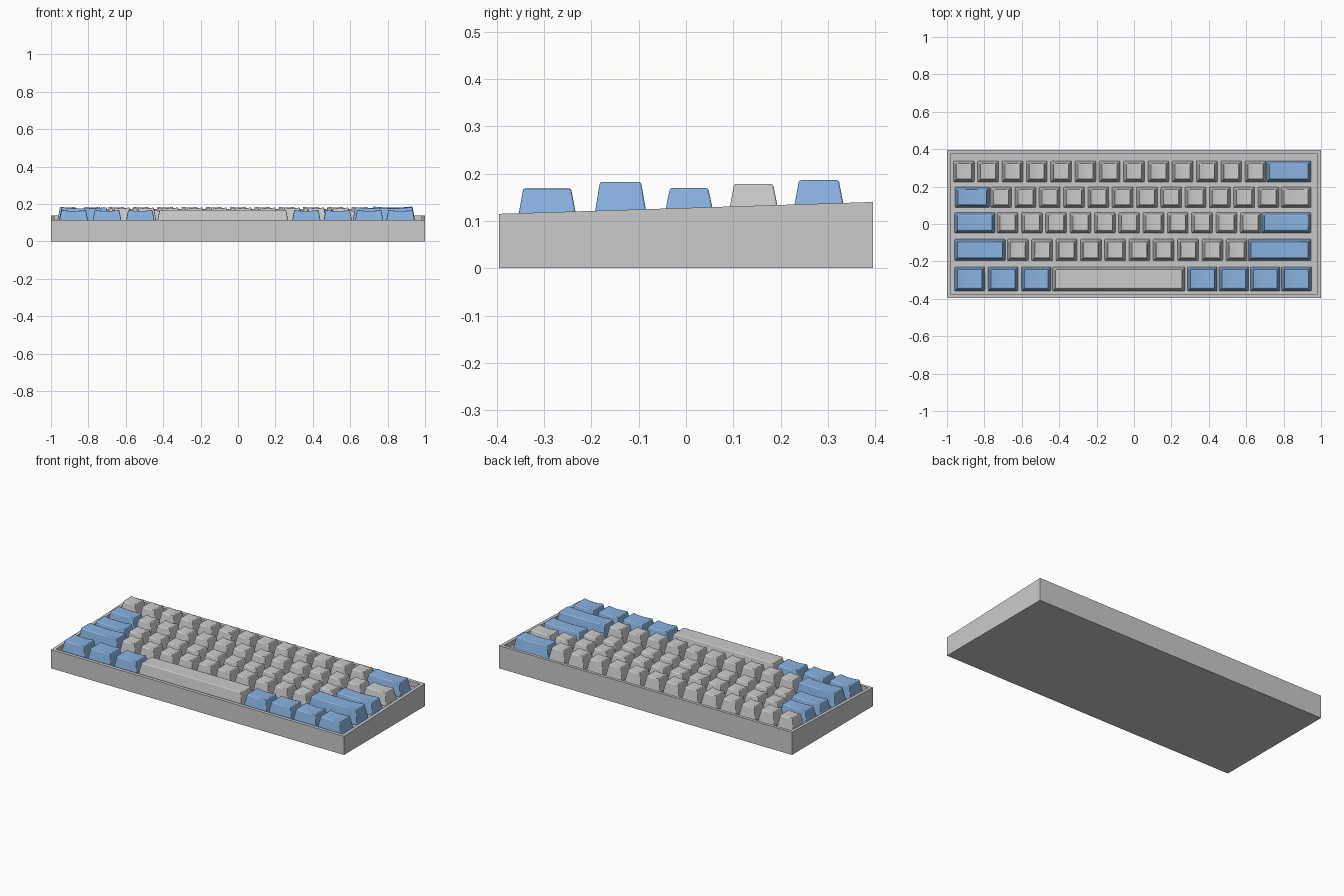
import bpy, bmesh

if "Cube" in bpy.data.objects:
    bpy.data.objects.remove(bpy.data.objects["Cube"])

HALF_X, HALF_Y, RIM, DEPTH = 1.0, 0.395, 0.02, 0.03

blue = bpy.data.materials.new("blue_keycap")
blue.diffuse_color = (0.25, 0.45, 0.75, 1)
blue.use_nodes = True
blue.node_tree.nodes["Principled BSDF"].inputs["Base Color"].default_value = blue.diffuse_color


def rim_z(y):
    # sloping top of the case, low at the front
    return 0.1275 + 0.0125 * y / HALF_Y


def finish(bm, name):
    bmesh.ops.recalc_face_normals(bm, faces=bm.faces)
    me = bpy.data.meshes.new(name)
    bm.to_mesh(me)
    bm.free()
    ob = bpy.data.objects.new(name, me)
    bpy.context.collection.objects.link(ob)
    return ob


def build_case():
    bm = bmesh.new()

    def loop(hx, hy, height):
        return [bm.verts.new((sx * hx, sy * hy, height(sy * hy)))
                for sx, sy in ((-1, -1), (1, -1), (1, 1), (-1, 1))]

    ix, iy = HALF_X - RIM, HALF_Y - RIM
    loops = [loop(HALF_X, HALF_Y, lambda y: 0),
             loop(HALF_X, HALF_Y, rim_z),
             loop(ix, iy, rim_z),
             loop(ix, iy, lambda y: rim_z(y) - DEPTH)]
    bm.faces.new(loops[0])
    bm.faces.new(loops[-1])
    for a, b in zip(loops, loops[1:]):
        for i in range(4):
            j = (i + 1) % 4
            bm.faces.new((a[i], a[j], b[j], b[i]))
    return finish(bm, "case")


def build_key(name, x0, x1, y0, y1, top, coloured=False, dish=0.006):
    # tapered cap with a shallow cylindrical dish on top
    cx, cy = (x0 + x1) / 2, (y0 + y1) / 2
    hx, hy = (x1 - x0) / 2, (y1 - y0) / 2
    tx, ty = hx - 0.013, hy - 0.012
    bm = bmesh.new()
    bmesh.ops.create_grid(bm, x_segments=8, y_segments=1, size=1)
    border = [e for e in bm.edges if e.is_boundary]
    new = bmesh.ops.extrude_edge_only(bm, edges=border)["geom"]
    low = {g for g in new if isinstance(g, bmesh.types.BMVert)}
    for v in bm.verts:
        u, w = v.co.x, v.co.y
        if v in low:
            y = cy + w * (hy + 0.003)
            v.co = (cx + u * (hx + 0.003), y, rim_z(y) - DEPTH - 0.001)
        else:
            v.co = (cx + u * tx, cy + w * ty, top - dish * (1 - u * u))
    bmesh.ops.contextual_create(bm, geom=[e for e in bm.edges if e.is_boundary])
    ob = finish(bm, name)
    for p in ob.data.polygons:
        p.use_smooth = True
    bev = ob.modifiers.new("soft_edges", "BEVEL")
    bev.width, bev.segments = 0.005, 2
    bev.limit_method, bev.angle_limit = "ANGLE", 0.7
    bev.harden_normals = True
    if coloured:
        ob.data.materials.append(blue)


case = build_case()

# rows: y range, top height, small-key start and count, wide keys (x0, x1, blue)
rows = {
    "number": (0.227, 0.335, 0.187, -0.964, 13, [(0.71, 0.945, True)]),
    "upper": (0.09, 0.196, 0.179, -0.765, 12,
              [(-0.955, -0.775, True), (0.788, 0.945, False)]),
    "home": (-0.046, 0.059, 0.170, -0.73, 11,
             [(-0.957, -0.745, True), (0.685, 0.945, True)]),
    "lower": (-0.194, -0.083, 0.183, -0.675, 10,
              [(-0.957, -0.69, True), (0.613, 0.945, True)]),
    "bottom": (-0.356, -0.231, 0.169, 0, 0,
               [(-0.957, -0.80, True), (-0.779, -0.622, True),
                (-0.60, -0.445, True), (0.288, 0.443, True),
                (0.456, 0.611, True), (0.624, 0.779, True),
                (0.791, 0.947, True)]),
}
for row, (y0, y1, top, start, count, wide) in rows.items():
    for i in range(count):
        x = start + 0.13 * i
        build_key(f"{row}_key_{i + 1}", x, x + 0.108, y0, y1, top)
    for i, (x0, x1, col) in enumerate(wide):
        build_key(f"{row}_wide_key_{i + 1}", x0, x1, y0, y1, top, col)

# long bar in the bottom row
build_key("space_bar", -0.433, 0.27, -0.356, -0.231, 0.169, dish=0.0)
